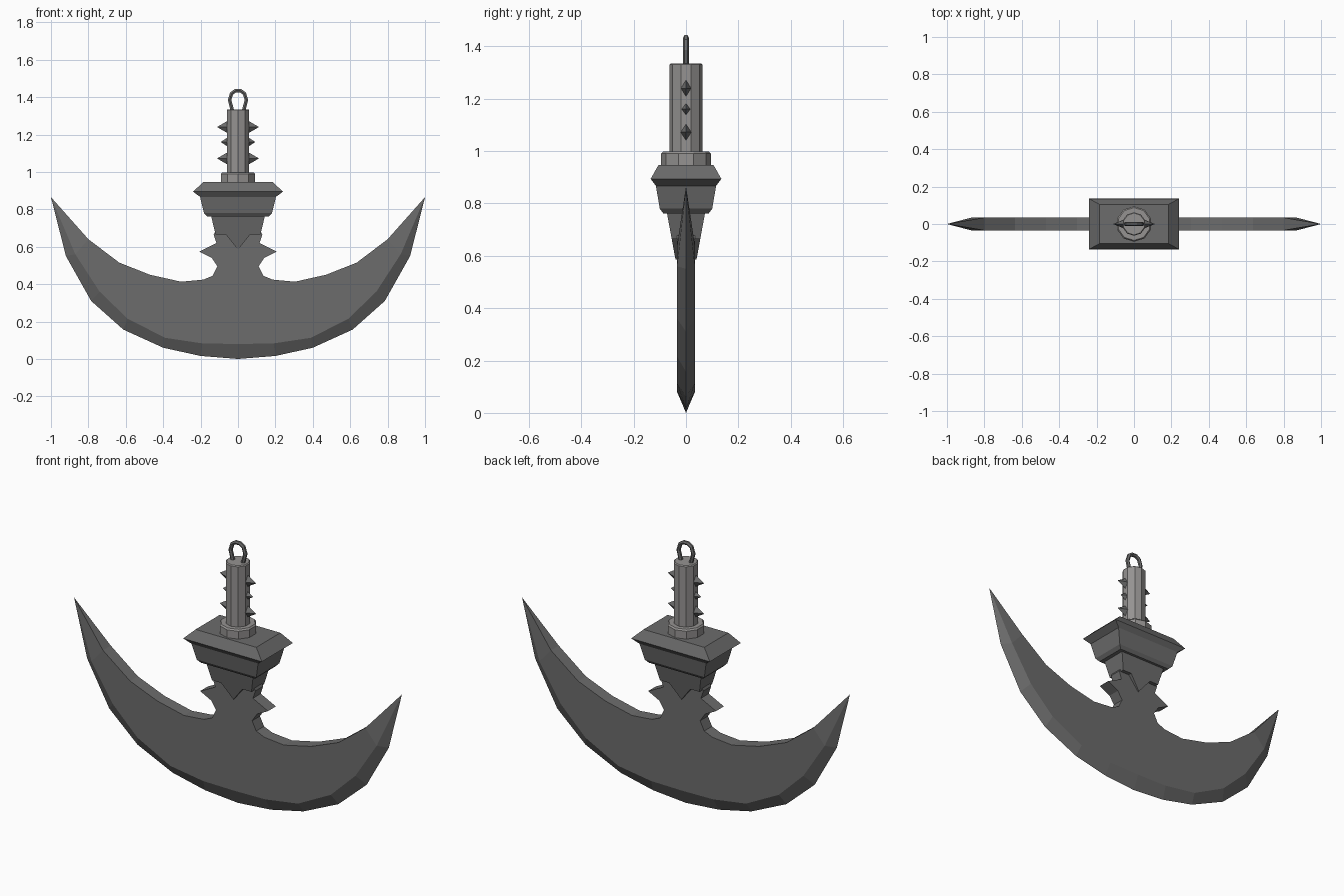
import bpy, bmesh, math

if "Cube" in bpy.data.objects:
    bpy.data.objects.remove(bpy.data.objects["Cube"])


def material(name, rgb):
    m = bpy.data.materials.new(name)
    m.diffuse_color = (*rgb, 1)
    m.use_nodes = True
    m.node_tree.nodes["Principled BSDF"].inputs["Base Color"].default_value = m.diffuse_color
    return m


DARK = material("dark_steel", (0.15, 0.15, 0.15))
GRIP = material("pale_grip", (0.30, 0.29, 0.285))


def finish(name, bm, mat):
    bmesh.ops.remove_doubles(bm, verts=bm.verts, dist=1e-5)
    bmesh.ops.recalc_face_normals(bm, faces=bm.faces)
    me = bpy.data.meshes.new(name)
    bm.to_mesh(me)
    bm.free()
    me.materials.append(mat)
    ob = bpy.data.objects.new(name, me)
    bpy.context.collection.objects.link(ob)
    return ob


def loft(name, rings, mat):
    """Join rings with equal point counts and cap the ends."""
    bm = bmesh.new()
    vs = [[bm.verts.new(p) for p in r] for r in rings]
    n = len(rings[0])
    for a, b in zip(vs, vs[1:]):
        for i in range(n):
            j = (i + 1) % n
            bm.faces.new((a[i], a[j], b[j], b[i]))
    bm.faces.new(vs[0])
    bm.faces.new(vs[-1])
    return finish(name, bm, mat)


def rect(x, y, z):
    return [(-x, -y, z), (x, -y, z), (x, y, z), (-x, y, z)]


def circle(r, z, n=10):
    return [(r * math.sin(2 * math.pi * i / n), r * math.cos(2 * math.pi * i / n), z)
            for i in range(n)]


# Crescent blade: flat sides, bevelled lower cutting edge, pointed tips
T = 0.034
TIP = (1.0, 0.865)
upper = [(0.10, 0.72), (0.13, 0.665), (0.115, 0.62), (0.207, 0.574), (0.14, 0.54),
         (0.11, 0.495), (0.135, 0.445), (0.185, 0.424), (0.305, 0.413),
         (0.47, 0.45), (0.635, 0.515), (0.80, 0.64)]
inner = [(0.87, 0.56), (0.74, 0.36), (0.59, 0.215), (0.39, 0.113), (0.19, 0.083), (0, 0.08)]
edge = [(0.92, 0.55), (0.785, 0.31), (0.613, 0.157), (0.40, 0.06), (0.20, 0.016), (0, 0)]

bm = bmesh.new()


def face(*pts):
    bm.faces.new([bm.verts.new(p) for p in pts])


for y in (-T, T):
    half = upper + inner
    outline = half + [(-x, z) for x, z in reversed(half[:-1])]
    face(*[(x, y, z) for x, z in outline])
for s in (-1, 1):
    def P(p, y):
        return (s * p[0], y, p[1])
    for a, b in zip(upper, upper[1:]):
        face(P(a, -T), P(b, -T), P(b, T), P(a, T))
    face(P(upper[-1], -T), P(upper[-1], T), P(TIP, 0))
    for y in (-T, T):
        face(P(upper[-1], y), P(inner[0], y), P(TIP, 0))
        face(P(inner[0], y), P(edge[0], 0), P(TIP, 0))
        for i in range(len(inner) - 1):
            face(P(inner[i], y), P(inner[i + 1], y), P(edge[i + 1], 0), P(edge[i], 0))
x0, z0 = upper[0]
face((-x0, -T, z0), (x0, -T, z0), (x0, T, z0), (-x0, T, z0))
finish("crescent_blade", bm, DARK)

# Tapered socket with a pointed tongue on both sides
prof = [(-0.145, 0.77), (0.145, 0.77), (0.12, 0.665), (0.065, 0.665),
        (0, 0.585), (-0.065, 0.665), (-0.12, 0.665)]


def depth(z):
    return 0.04 + (z - 0.585) / 0.18 * 0.033


loft("blade_socket", [[(x, s * depth(z), z) for x, z in prof] for s in (-1, 1)], DARK)

# Stepped guard block
loft("guard", [rect(0.165, 0.087, 0.762), rect(0.182, 0.1, 0.78), rect(0.203, 0.115, 0.867),
               rect(0.24, 0.135, 0.894), rect(0.185, 0.105, 0.947)], DARK)

# Ten-sided collar and grip
loft("collar", [circle(0.095, 0.94), circle(0.095, 0.99), circle(0.088, 0.998)], GRIP)
loft("grip", [circle(0.063, 0.98), circle(0.063, 1.33), circle(0.058, 1.335)], GRIP)

# Spikes on both sides of the grip
for s in (-1, 1):
    for k, (z, tip, hy, hz) in enumerate([(1.24, 0.112, 0.022, 0.034),
                                          (1.16, 0.092, 0.019, 0.026),
                                          (1.072, 0.112, 0.023, 0.034)]):
        bm = bmesh.new()
        base = [(s * 0.054, hy, z), (s * 0.054, 0, z + hz), (s * 0.054, -hy, z), (s * 0.054, 0, z - hz)]
        face(*base)
        for i in range(4):
            face(base[i], base[(i + 1) % 4], (s * tip, 0, z))
        finish(f"grip_spike_{'left' if s < 0 else 'right'}_{k}", bm, DARK)

# Hanging loop on the end of the grip
cu = bpy.data.curves.new("hanging_loop", 'CURVE')
cu.dimensions = '3D'
path = [(-0.028, 1.32), (-0.045, 1.385), (-0.034, 1.42), (-0.013, 1.434),
        (0.013, 1.434), (0.034, 1.42), (0.045, 1.385), (0.028, 1.32)]
sp = cu.splines.new('POLY')
sp.points.add(len(path) - 1)
for p, (x, z) in zip(sp.points, path):
    p.co = (x, 0, z, 1)
cu.bevel_depth = 0.011
cu.bevel_resolution = 1
cu.use_fill_caps = True
sp.use_smooth = False
cu.materials.append(DARK)
loop = bpy.data.objects.new("hanging_loop", cu)
bpy.context.collection.objects.link(loop)
bpy.context.view_layer.objects.active = loop
loop.select_set(True)
bpy.ops.object.convert(target='MESH')
